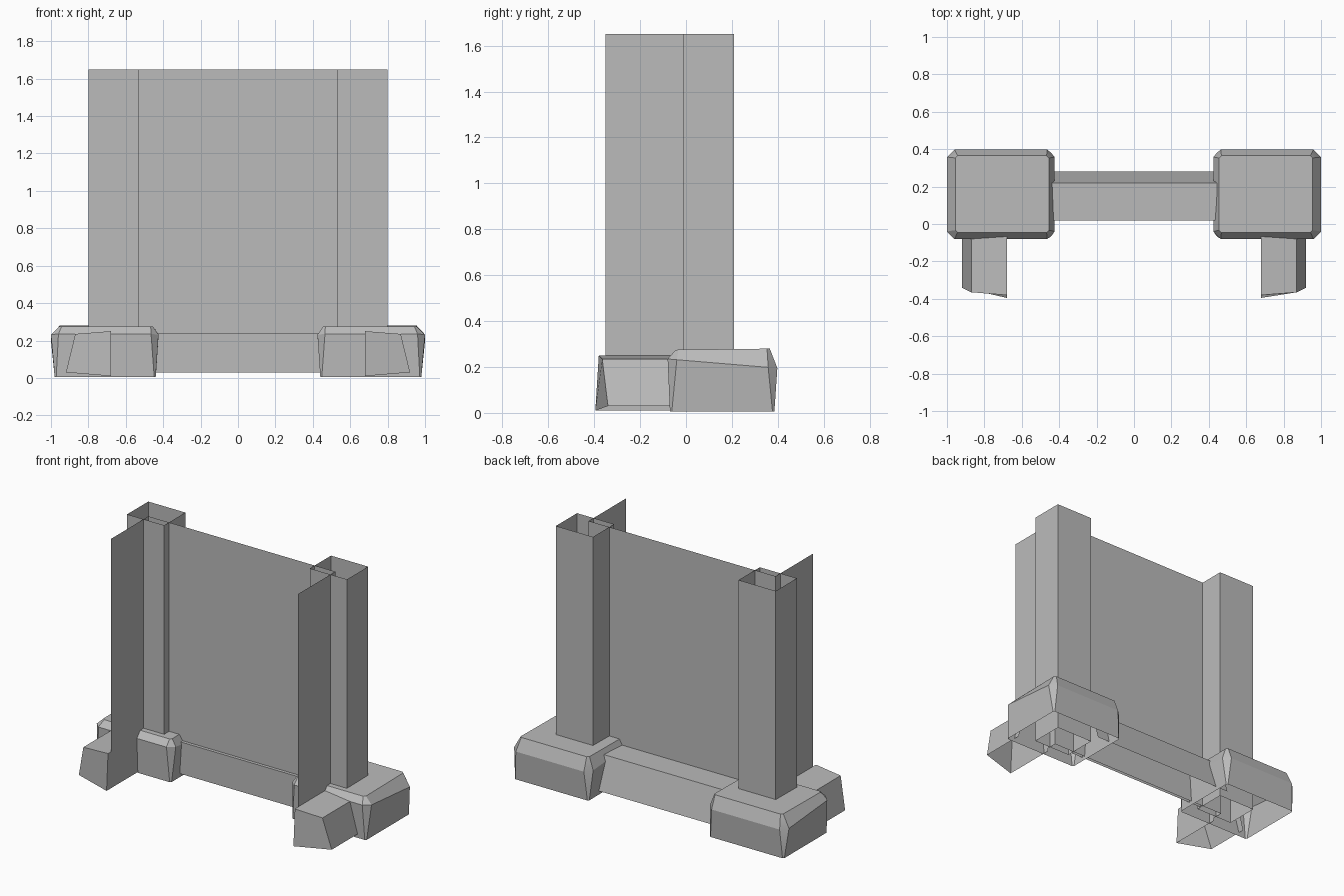
import bpy, bmesh, math

cube = bpy.data.objects.get("Cube")
if cube:
    bpy.data.objects.remove(cube, do_unlink=True)

stone = bpy.data.materials.new("stone_grey")
stone.use_nodes = True
GREY = (0.5, 0.5, 0.5, 1)
stone.diffuse_color = GREY
stone.node_tree.nodes["Principled BSDF"].inputs["Base Color"].default_value = GREY

BASE, TOP = 0.03, 1.65


def loft(name, rings, closed=False, cap=False, side=1, smooth=False):
    """Skin a strip of faces between successive point rings; side -1 mirrors in x."""
    bm = bmesh.new()
    rows = [[bm.verts.new((x * side, y, z)) for x, y, z in r] for r in rings]
    n = len(rows[0])
    for a, b in zip(rows, rows[1:]):
        for i in range(n if closed else n - 1):
            j = (i + 1) % n
            quad = (a[i], a[j], b[j], b[i])
            bm.faces.new(quad if side > 0 else quad[::-1])
    if cap:
        bm.faces.new(rows[-1] if side > 0 else rows[-1][::-1])
    mesh = bpy.data.meshes.new(name)
    bm.to_mesh(mesh)
    bm.free()
    mesh.materials.append(stone)
    ob = bpy.data.objects.new(name, mesh)
    bpy.context.collection.objects.link(ob)
    if smooth:
        bpy.ops.object.select_all(action='DESELECT')
        ob.select_set(True)
        bpy.context.view_layer.objects.active = ob
        bpy.ops.object.shade_smooth_by_angle(angle=math.radians(25))
    return ob


def sheet(name, path, side=1, closed=False):
    """Thin upright wall following a plan path."""
    return loft(name, [[(x, y, z) for x, y in path] for z in (BASE, TOP)], closed, side=side)


def chamfered(x0, x1, y0, y1, c, z_front, z_back):
    """Rectangle ring with cut corners, tilting from front to back height."""
    pts = [(x0 + c, y0), (x1 - c, y0), (x1, y0 + c), (x1, y1 - c),
           (x1 - c, y1), (x0 + c, y1), (x0, y1 - c), (x0, y0 + c)]
    return [(x, y, z_front + (z_back - z_front) * (y - y0) / (y1 - y0)) for x, y in pts]


# Large wall panel between the pillars
sheet("wall_panel", [(-0.53, 0.04), (0.53, 0.04)])

# Low beam at the foot of the wall, sloped at the back and open below
beam = [(0.02, BASE), (0.02, 0.24), (0.22, 0.245), (0.28, BASE)]
loft("base_beam", [[(x, y, z) for y, z in beam] for x in (-0.53, 0.53)])

for label, s in (("left", 1), ("right", -1)):
    # Hollow pillar with a small inner channel and a wing wall to the front
    sheet(label + "_pillar", [(0.53, -0.01), (0.80, -0.01), (0.80, 0.21), (0.53, 0.21)], s, True)
    sheet(label + "_pillar_channel", [(0.68, -0.01), (0.68, 0.04), (0.53, 0.04)], s)
    sheet(label + "_wing_wall", [(0.68, -0.35), (0.68, -0.01)], s)

    # Chunky chamfered block around the pillar base, open below
    loft(label + "_base_block", [
        chamfered(0.44, 0.98, -0.07, 0.385, 0.008, 0.005, 0.005),
        chamfered(0.425, 1.0, -0.08, 0.398, 0.04, 0.235, 0.195),
        chamfered(0.455, 0.955, -0.045, 0.365, 0.012, 0.275, 0.28),
    ], True, True, s, True)

    # Sloped footing along the outer side of the wing wall
    front = [(0.68, -0.395, 0.01), (0.68, -0.38, 0.25), (0.87, -0.365, 0.235), (0.92, -0.34, 0.03)]
    loft(label + "_wing_footing", [front, [(x, -0.03, z) for x, y, z in front]], side=s)
    loft(label + "_wing_footing_front", [front[:2], front[:1:-1]], side=s)
